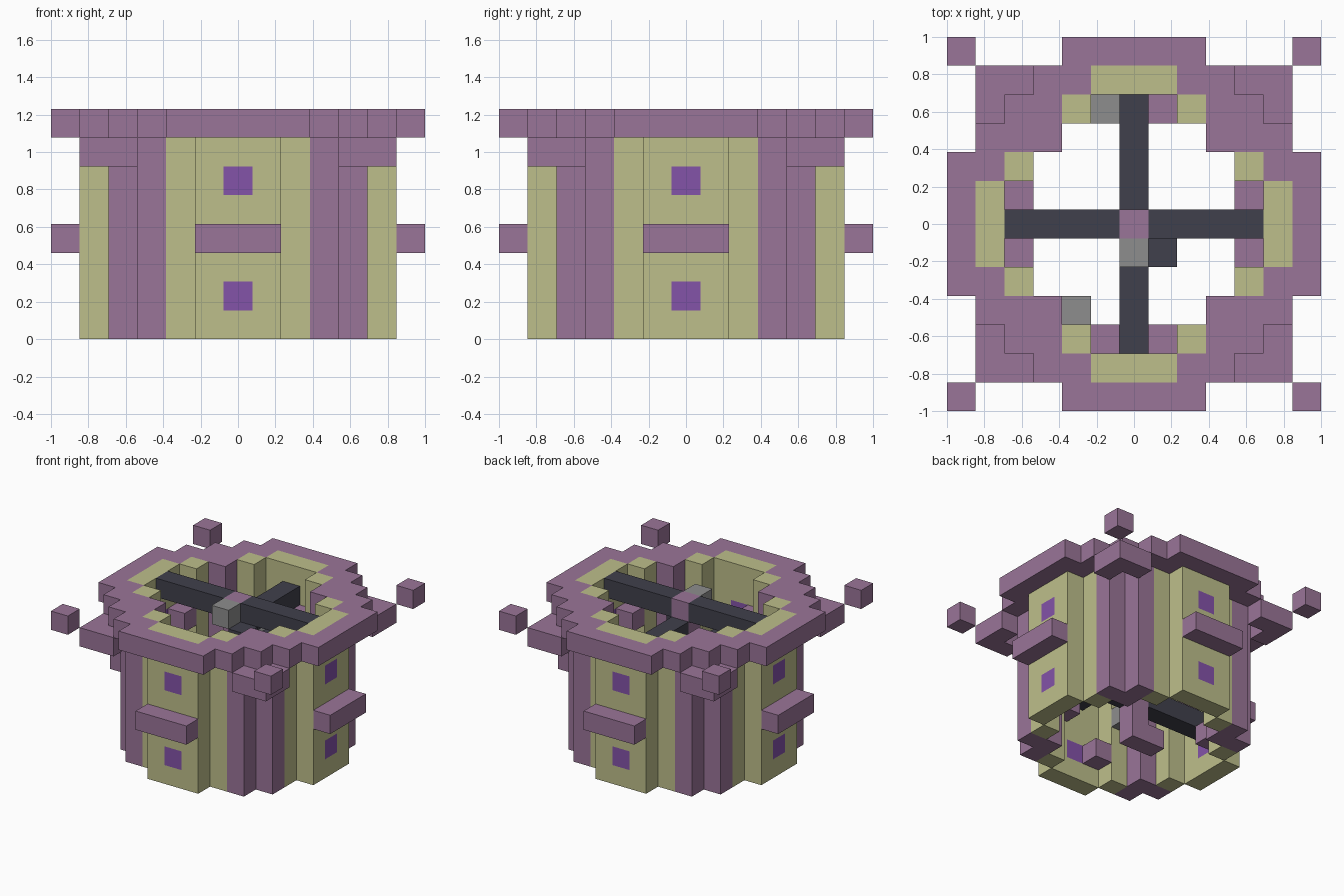
import bpy, bmesh, math
from mathutils import Vector

cube = bpy.data.objects.get("Cube")
if cube:
    bpy.data.objects.remove(cube, do_unlink=True)

U = 2 / 13  # edge of one block


def material(name, srgb):
    lin = [((c / 255 + 0.055) / 1.055) ** 2.4 for c in srgb] + [1]
    m = bpy.data.materials.new(name)
    m.use_nodes = True
    m.diffuse_color = lin
    m.node_tree.nodes["Principled BSDF"].inputs["Base Color"].default_value = lin
    return m


mauve = material("mauve", (154, 117, 152))
olive = material("pale olive", (190, 191, 139))
violet = material("violet", (132, 83, 169))
dark = material("dark slate", (64, 64, 76))
grey = material("grey", (141, 141, 141))


def box(x, y, z):
    """Blocks filling inclusive ranges; a plain number means one block."""
    spans = [(v, v) if isinstance(v, int) else v for v in (x, y, z)]
    rx, ry, rz = [range(a, b + 1) for a, b in spans]
    return {(i, j, k) for i in rx for j in ry for k in rz}


def spin(cells):
    """Repeat blocks on all four sides."""
    out = set()
    for x, y, z in cells:
        for _ in range(4):
            out.add((x, y, z))
            x, y = -y, x
    return out


parts = []
filled = set()


def part(name, mat, *groups):
    cells = set().union(*groups) - filled
    filled.update(cells)
    parts.append((name, mat, cells))


# Outer shell
part("windows", violet, spin(box(0, -5, 1) | box(0, -5, 5)))
part("olive_walls", olive, spin(box((-1, 1), -5, (0, 7)) | box(-2, -4, (0, 7)) | box(2, -4, (0, 7))))
part("corner_columns", mauve, spin(box((3, 4), 3, (0, 7)) | box(3, 4, (0, 7))))
part("top_rim", mauve, spin(box((-2, 2), 6, 7) | box((2, 3), 5, 7) | box((-3, -2), 5, 7) | box(4, 4, 7)))
part("corner_brackets", mauve, spin(box((4, 5), 5, 6) | box(5, 4, 6)))
part("side_ledges", mauve, spin(box((-1, 1), 6, 3)))
part("corner_blocks", mauve, spin(box(6, 6, 7)))

# Interior post, beams and loose blocks
part("centre_post", mauve, box(0, 0, (0, 7)), box(-1, 0, 0))
part("cross_beams", dark, box((-4, 4), 0, 7), box((-4, 4), 0, 2),
     box(0, (-4, 4), 4), box(0, (1, 4), 6), box(1, -1, 6))
part("grey_blocks", grey, box(0, -1, 7), box(-1, 4, 4), box(-2, -3, 3))
part("wall_steps", mauve, spin(box(-1, -4, 1) | box(-1, -4, 5)),
     box(1, -4, 3), box(-4, -1, 3), box(4, 1, 3))


def build(name, mat, cells):
    """Skin the blocks with outward faces only, then merge flat areas."""
    bm = bmesh.new()
    for cell in sorted(cells):
        centre = Vector(cell)
        for axis in range(3):
            for sign in (-1, 1):
                n = Vector([sign if a == axis else 0 for a in range(3)])
                if tuple(int(c) for c in centre + n) in filled:
                    continue
                a = Vector([1 if i == (axis + 1) % 3 else 0 for i in range(3)])
                b = n.cross(a)
                mid = centre + n / 2
                ring = [mid + (a * s + b * t) / 2 for s, t in ((-1, -1), (1, -1), (1, 1), (-1, 1))]
                bm.faces.new([bm.verts.new((p + Vector((0, 0, 0.5))) * U) for p in ring])
    bmesh.ops.remove_doubles(bm, verts=bm.verts, dist=0.001)
    bmesh.ops.dissolve_limit(bm, angle_limit=math.radians(1), verts=bm.verts, edges=bm.edges)
    mesh = bpy.data.meshes.new(name)
    bm.to_mesh(mesh)
    bm.free()
    mesh.materials.append(mat)
    bpy.context.collection.objects.link(bpy.data.objects.new(name, mesh))


for entry in parts:
    build(*entry)
